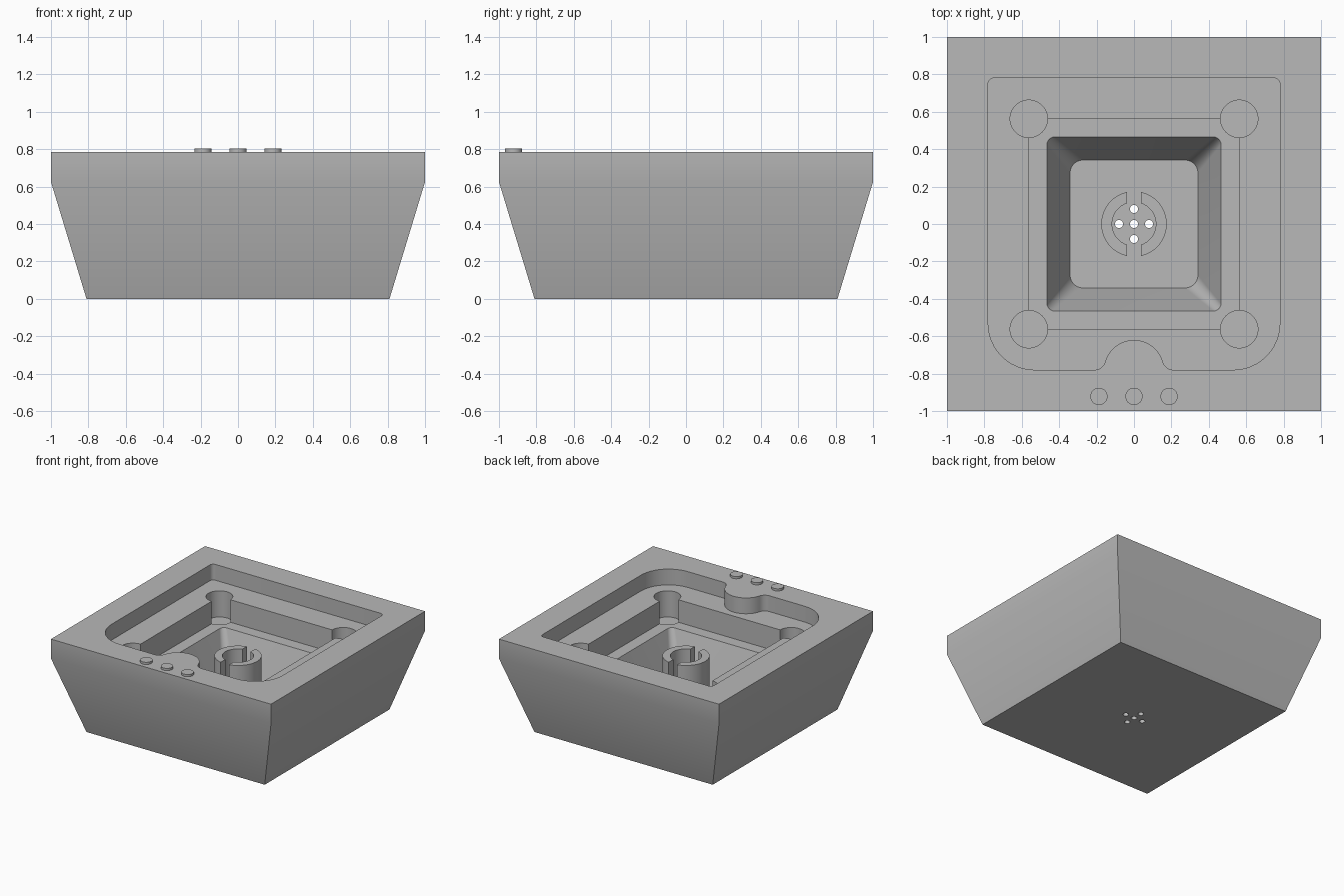
import bpy
import bmesh
from math import cos, sin, pi, radians, atan2

if "Cube" in bpy.data.objects:
    bpy.data.objects.remove(bpy.data.objects["Cube"], do_unlink=True)

grey = bpy.data.materials.new("light_grey")
grey.use_nodes = True
grey.diffuse_color = (0.48, 0.48, 0.48, 1)
grey.node_tree.nodes["Principled BSDF"].inputs["Base Color"].default_value = (0.48, 0.48, 0.48, 1)

TOP, LEDGE, TRAY, FLOOR, ABOVE = 0.785, 0.655, 0.47, 0.12, 0.95


def arc(cx, cy, r, start, end, n=12):
    """Points along an arc, angles in degrees."""
    angles = [radians(start + (end - start) * i / n) for i in range(n + 1)]
    return [(cx + r * cos(a), cy + r * sin(a)) for a in angles]


def square(half, r=0):
    """Counter-clockwise square outline with optional rounded corners."""
    if not r:
        return [(-half, -half), (half, -half), (half, half), (-half, half)]
    c = half - r
    return (arc(-c, -c, r, 180, 270) + arc(c, -c, r, 270, 360)
            + arc(c, c, r, 0, 90) + arc(-c, c, r, 90, 180))


def circle(cx, cy, r, n=48):
    return arc(cx, cy, r, 0, 360, n)[:-1]


def loft(name, rings):
    """Closed solid through (outline, z) rings that share a point count."""
    bm = bmesh.new()
    loops = [[bm.verts.new((x, y, z)) for x, y in pts] for pts, z in rings]
    n = len(loops[0])
    for low, high in zip(loops, loops[1:]):
        for i in range(n):
            j = (i + 1) % n
            bm.faces.new((low[i], low[j], high[j], high[i]))
    bm.faces.new(loops[0][::-1])
    bm.faces.new(loops[-1])
    bmesh.ops.recalc_face_normals(bm, faces=bm.faces)
    mesh = bpy.data.meshes.new(name)
    bm.to_mesh(mesh)
    bm.free()
    mesh.materials.append(grey)
    obj = bpy.data.objects.new(name, mesh)
    bpy.context.collection.objects.link(obj)
    return obj


def activate(obj):
    bpy.ops.object.select_all(action='DESELECT')
    obj.select_set(True)
    bpy.context.view_layer.objects.active = obj


def smooth(obj):
    activate(obj)
    bpy.ops.object.shade_smooth_by_angle(angle=radians(30))


def cut(obj, cutter):
    cutter.hide_render = True
    mod = obj.modifiers.new("cut", 'BOOLEAN')
    mod.operation = 'DIFFERENCE'
    mod.solver = 'EXACT'
    mod.object = cutter
    activate(obj)
    bpy.ops.object.modifier_apply(modifier=mod.name)
    bpy.data.objects.remove(cutter, do_unlink=True)


# Flared outer body with a straight rim
body = loft("body", [(square(0.81), 0), (square(1), 0.625), (square(1), TOP)])

# Upper recess: large front corners, small back corners, thumb notch in front
half, big, small, bump, fillet = 0.78, 0.25, 0.03, 0.16, 0.06
fy = fillet
fx = ((bump + fillet) ** 2 - fy ** 2) ** 0.5
lean = atan2(fy, fx) * 180 / pi
front = -half
recess = (arc(-half + big, front + big, big, 180, 270)
          + arc(-fx, front + fy, fillet, 270, 360 - lean, 8)
          + arc(0, front, bump, 180 - lean, lean, 24)[1:-1]
          + arc(fx, front + fy, fillet, 180 + lean, 270, 8)
          + arc(half - big, front + big, big, 270, 360)
          + arc(half - small, half - small, small, 0, 90, 6)
          + arc(-half + small, half - small, small, 90, 180, 6))
cut(body, loft("recess_cutter", [(recess, LEDGE), (recess, ABOVE)]))

# Square tray and the deeper round sockets at its corners
cut(body, loft("tray_cutter", [(square(0.5625), TRAY), (square(0.5625), ABOVE)]))
for sx in (-1, 1):
    for sy in (-1, 1):
        ring = circle(sx * 0.5625, sy * 0.5625, 0.1)
        cut(body, loft("socket_cutter", [(ring, 0.44), (ring, ABOVE)]))

# Tapered central well
well_top = square(0.465, 0.04)
cut(body, loft("well_cutter", [(square(0.342, 0.07), FLOOR), (well_top, TRAY), (well_top, 0.6)]))

# Small drain holes through the base
for x, y in ((0, 0), (0.08, 0), (-0.08, 0), (0, 0.08), (0, -0.08)):
    ring = circle(x, y, 0.022, 20)
    cut(body, loft("drain_cutter", [(ring, -0.1), (ring, FLOOR + 0.1)]))
smooth(body)

# Split collar standing in the well
outer, inner, gap = 0.175, 0.117, 0.038
a_out = 90 - atan2(gap, (outer ** 2 - gap ** 2) ** 0.5) * 180 / pi
a_in = 90 - atan2(gap, (inner ** 2 - gap ** 2) ** 0.5) * 180 / pi
shell = arc(0, 0, outer, -a_out, a_out, 28) + arc(0, 0, inner, a_in, -a_in, 28)
for side, name in ((1, "left_collar_half"), (-1, "right_collar_half")):
    pts = [(side * x, y) for x, y in shell]
    smooth(loft(name, [(pts, FLOOR - 0.01), (pts, 0.535)]))

# Three low buttons on the front rim
for x, name in ((-0.1875, "right_button"), (0, "middle_button"), (0.1875, "left_button")):
    ring = circle(x, -0.922, 0.046, 32)
    smooth(loft(name, [(ring, TOP - 0.01), (ring, 0.803)]))
